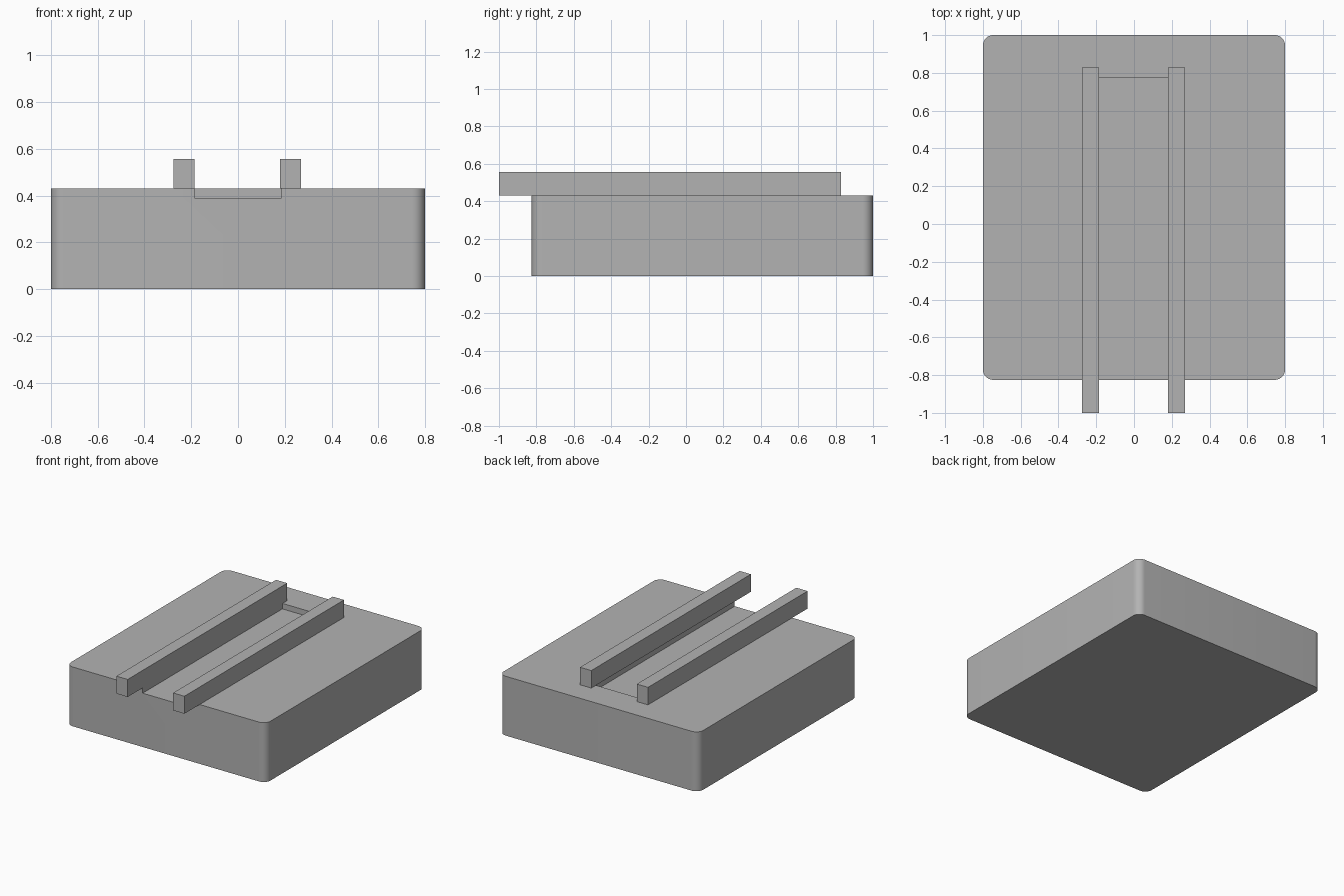
import bpy
import bmesh
from mathutils import Vector

cube = bpy.data.objects.get("Cube")
if cube:
    bpy.data.objects.remove(cube, do_unlink=True)

GREY = (0.45, 0.45, 0.45, 1)
grey = bpy.data.materials.new("plain grey")
grey.use_nodes = True
grey.diffuse_color = GREY
grey.node_tree.nodes["Principled BSDF"].inputs["Base Color"].default_value = GREY


def box(name, low, high, radius=0):
    """Box between two corners, with optional rounded upright edges."""
    low, high = Vector(low), Vector(high)
    bm = bmesh.new()
    bmesh.ops.create_cube(bm, size=1)
    for v in bm.verts:
        v.co = (low + high) / 2 + v.co * (high - low)
    if radius:
        upright = [e for e in bm.edges
                   if abs(e.verts[0].co.z - e.verts[1].co.z) > 0.1]
        bmesh.ops.bevel(bm, geom=upright, offset=radius, segments=10,
                        profile=0.5, affect='EDGES')
    mesh = bpy.data.meshes.new(name)
    bm.to_mesh(mesh)
    bm.free()
    mesh.materials.append(grey)
    obj = bpy.data.objects.new(name, mesh)
    bpy.context.collection.objects.link(obj)
    return obj


TOP = 0.43

# Base block with rounded corners
base = box("base_block", (-0.8, -0.825, 0), (0.8, 1, TOP), radius=0.055)

# Shallow channel, open at the front
cutter = box("channel_cutter", (-0.187, -0.95, 0.39), (0.187, 0.775, 0.6))
cutter.hide_render = True
cutter.hide_set(True)
cut = base.modifiers.new("channel", 'BOOLEAN')
cut.operation = 'DIFFERENCE'
cut.solver = 'EXACT'
cut.object = cutter
bpy.context.view_layer.objects.active = base
base.select_set(True)
bpy.ops.object.modifier_apply(modifier=cut.name)
bpy.data.objects.remove(cutter, do_unlink=True)
bpy.ops.object.shade_smooth_by_angle()

# Pair of rails overhanging the front
for name, x in (("right_rail", -0.23), ("left_rail", 0.225)):
    box(name, (x - 0.045, -1, TOP), (x + 0.045, 0.828, 0.557))
